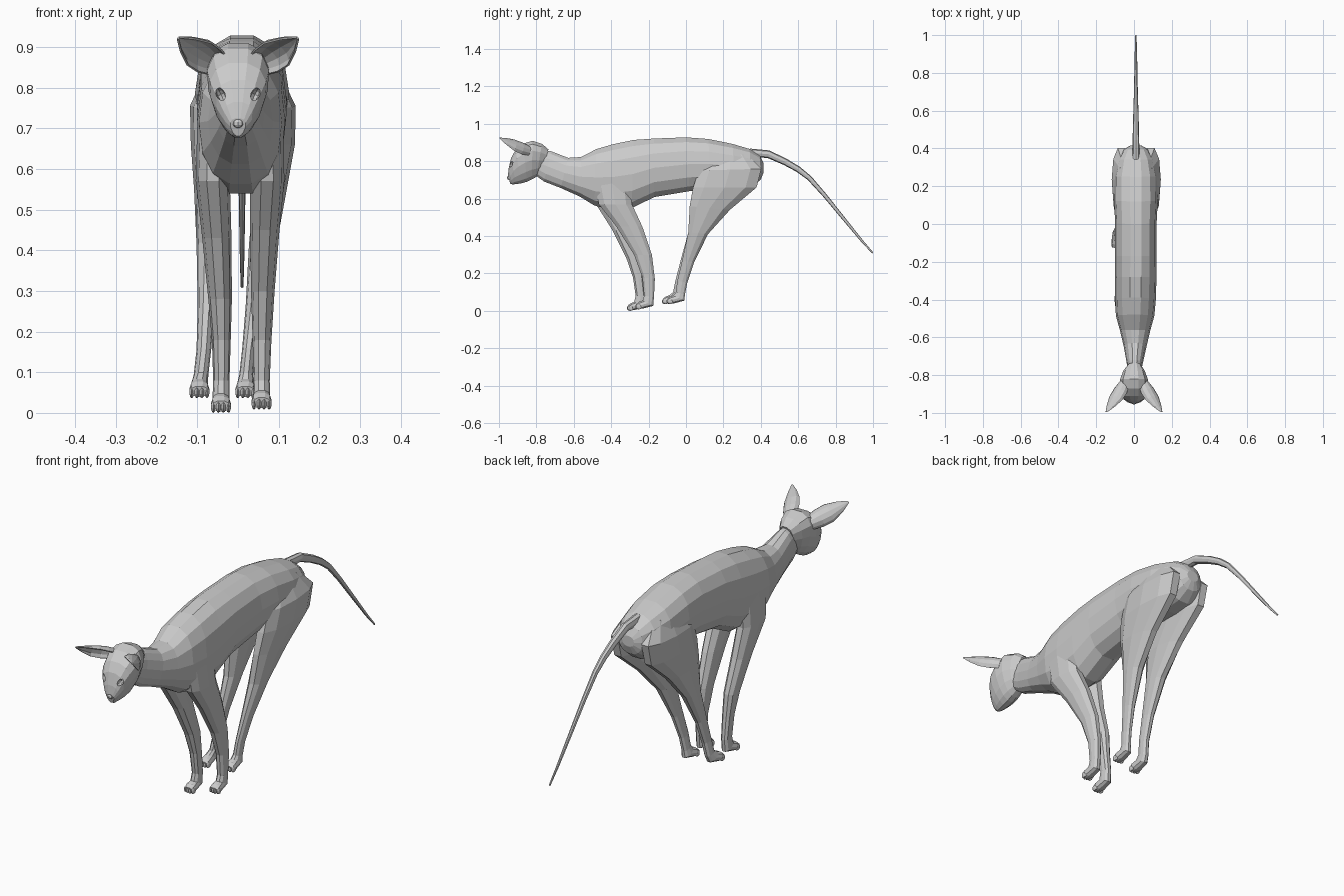
import bpy, bmesh, math
from mathutils import Vector, Matrix


def finish(bm, name):
    bmesh.ops.recalc_face_normals(bm, faces=bm.faces)
    me = bpy.data.meshes.new(name)
    bm.to_mesh(me)
    bm.free()
    ob = bpy.data.objects.new(name, me)
    bpy.context.collection.objects.link(ob)
    return ob


def spow(v, p=0.88):
    return math.copysign(abs(v) ** p, v)


def loft(name, rings, n=12, taper=0.0):
    """Each ring: (y, z) of one edge, (y, z) of the opposite edge, centre x, half width."""
    bm = bmesh.new()
    rows = []
    for ya, za, yb, zb, cx, hw in rings:
        row = []
        for i in range(n):
            t = 2 * math.pi * i / n
            c, s = spow(math.cos(t)), spow(math.sin(t))
            row.append(bm.verts.new((cx + hw * c * (1 + taper * s),
                                     (ya + yb) / 2 + (ya - yb) / 2 * s,
                                     (za + zb) / 2 + (za - zb) / 2 * s)))
        rows.append(row)
    for a, b in zip(rows, rows[1:]):
        for i in range(n):
            j = (i + 1) % n
            bm.faces.new((a[i], a[j], b[j], b[i]))
    bm.faces.new(rows[0])
    bm.faces.new(rows[-1])
    return finish(bm, name)


def leg(name, rings, toe, base, cx):
    # Limb rings continue forward into the paw
    paw = [(toe + .038, base + .048, toe + .098, base + .018, cx, .021),
           (toe + .022, base + .042, toe + .04, base + .003, cx, .025),
           (toe + .006, base + .030, toe + .012, base + .003, cx, .022)]
    loft(name, rings + paw, 10)
    bm = bmesh.new()
    for k in range(4):
        m = Matrix.Translation((cx + (k - 1.5) * .0125, toe + .015 + .004 * abs(k - 1.5), base + .015))
        m = m @ Matrix.Diagonal((.0068, .017, .015, 1))
        bmesh.ops.create_uvsphere(bm, u_segments=6, v_segments=5, radius=1, matrix=m)
    finish(bm, name + "_toes")


# Torso and neck
loft("torso", [
    (-.78, .865, -.80, .72, .003, .034), (-.72, .855, -.76, .69, .004, .042),
    (-.63, .82, -.67, .655, .006, .060), (-.56, .825, -.57, .61, .006, .080),
    (-.48, .868, -.49, .56, .006, .102), (-.39, .895, -.40, .535, .008, .108),
    (-.28, .918, -.29, .545, .009, .110), (-.17, .925, -.17, .605, .010, .110),
    (0, .931, .02, .637, .010, .110), (.12, .922, .13, .65, .010, .116),
    (.25, .895, .26, .65, .010, .114), (.34, .868, .35, .66, .010, .094),
    (.395, .83, .40, .70, .010, .062), (.415, .79, .415, .74, .010, .03)], 14)

# Front legs
leg("front_leg_right", [
    (-.46, .79, -.34, .81, .065, .030), (-.50, .70, -.30, .72, .070, .042),
    (-.47, .57, -.285, .57, .072, .042), (-.375, .45, -.23, .45, .066, .036),
    (-.28, .30, -.18, .30, .061, .029), (-.235, .18, -.165, .17, .059, .023),
    (-.225, .08, -.17, .075, .058, .020)], -.272, .008, .058)
leg("front_leg_left", [
    (-.46, .79, -.34, .81, -.050, .030), (-.50, .70, -.30, .72, -.058, .042),
    (-.485, .57, -.31, .57, -.062, .042), (-.395, .43, -.28, .43, -.052, .036),
    (-.32, .28, -.235, .28, -.044, .029), (-.285, .18, -.225, .17, -.041, .023),
    (-.27, .08, -.215, .075, -.041, .020)], -.317, .0, -.042)

# Hind legs
leg("hind_leg_right", [
    (.14, .84, .33, .84, .070, .030), (.06, .75, .41, .76, .090, .052),
    (.03, .66, .385, .66, .090, .050), (.015, .56, .24, .54, .080, .040),
    (.01, .42, .12, .41, .061, .034), (-.022, .27, .045, .26, .040, .021),
    (-.048, .16, .008, .15, .026, .016), (-.055, .10, -.005, .085, .020, .017)],
    -.105, .036, .018)
leg("hind_leg_left", [
    (.14, .84, .33, .84, -.050, .030), (.06, .75, .41, .76, -.068, .050),
    (.03, .66, .385, .66, -.068, .048), (.015, .56, .24, .54, -.068, .040),
    (.01, .42, .12, .41, -.070, .032), (-.030, .27, .035, .26, -.078, .021),
    (-.058, .16, -.005, .15, -.084, .018), (-.070, .10, -.018, .085, -.091, .018)],
    -.13, .036, -.095)

# Tail: tube along a drooping path
path = [Vector(p) for p in ((.34, .845), (.44, .838), (.53, .797), (.60, .757), (.66, .71),
                            (.74, .62), (.85, .485), (.94, .375), (.998, .31))]
tail = []
for i, p in enumerate(path):
    d = (path[min(i + 1, len(path) - 1)] - path[max(i - 1, 0)]).normalized()
    r = .023 - .019 * i / (len(path) - 1)
    tail.append((p.x - d.y * r, p.y + d.x * r, p.x + d.y * r, p.y - d.x * r, .01, r * .85))
loft("tail", tail, 8)

# Head with carved eye sockets
head = loft("head", [
    (-.735, .865, -.77, .74, .002, .032), (-.77, .895, -.80, .715, 0, .055),
    (-.82, .912, -.825, .70, 0, .070), (-.87, .897, -.85, .688, 0, .073),
    (-.912, .862, -.88, .68, 0, .066), (-.935, .82, -.91, .676, 0, .052),
    (-.948, .765, -.928, .675, 0, .034), (-.952, .725, -.94, .68, 0, .018)], 14, .3)
bm = bmesh.new()
for s in (-1, 1):
    m = (Matrix.Translation((s * .042, -.928, .783)) @ Matrix.Rotation(s * .45, 4, 'Y')
         @ Matrix.Diagonal((.012, .028, .017, 1)))
    bmesh.ops.create_uvsphere(bm, u_segments=8, v_segments=6, radius=1, matrix=m)
cutter = finish(bm, "eye_socket_cutter")
cutter.hide_render = True
mod = head.modifiers.new("eye_sockets", 'BOOLEAN')
mod.operation, mod.object, mod.solver = 'DIFFERENCE', cutter, 'EXACT'
bpy.context.view_layer.objects.active = head
bpy.ops.object.modifier_apply(modifier=mod.name)
bpy.data.objects.remove(cutter)

# Nose pad
bm = bmesh.new()
bmesh.ops.create_uvsphere(bm, u_segments=8, v_segments=5, radius=1,
                          matrix=Matrix.Translation((0, -.945, .712)) @ Matrix.Diagonal((.014, .012, .012, 1)))
finish(bm, "nose")

# Ears: cupped shells, opening forward and down
for s, name in ((-1, "ear_left"), (1, "ear_right")):
    base, tip = Vector((.055, -.84, .862)), Vector((.146, -.995, .922))
    a = (tip - base).normalized()
    o = Vector((-.5, -.5, -.7))
    o = (o - o.dot(a) * a).normalized()
    u = a.cross(o)
    bm = bmesh.new()
    rows = []
    for t, w, depth in ((0, .03, .03), (.25, .04, .034), (.5, .041, .028), (.78, .024, .014), (1, .003, .001)):
        row = []
        for k in range(7):
            q = math.pi * k / 6
            v = base.lerp(tip, t) + u * w * math.cos(q) - o * depth * (math.sin(q) - .5)
            row.append(bm.verts.new((s * v.x, v.y, v.z)))
        rows.append(row)
    for r1, r2 in zip(rows, rows[1:]):
        for k in range(6):
            bm.faces.new((r1[k], r1[k + 1], r2[k + 1], r2[k]))
    ear = finish(bm, name)
    sol = ear.modifiers.new("thickness", 'SOLIDIFY')
    sol.thickness, sol.offset = .005, 0
